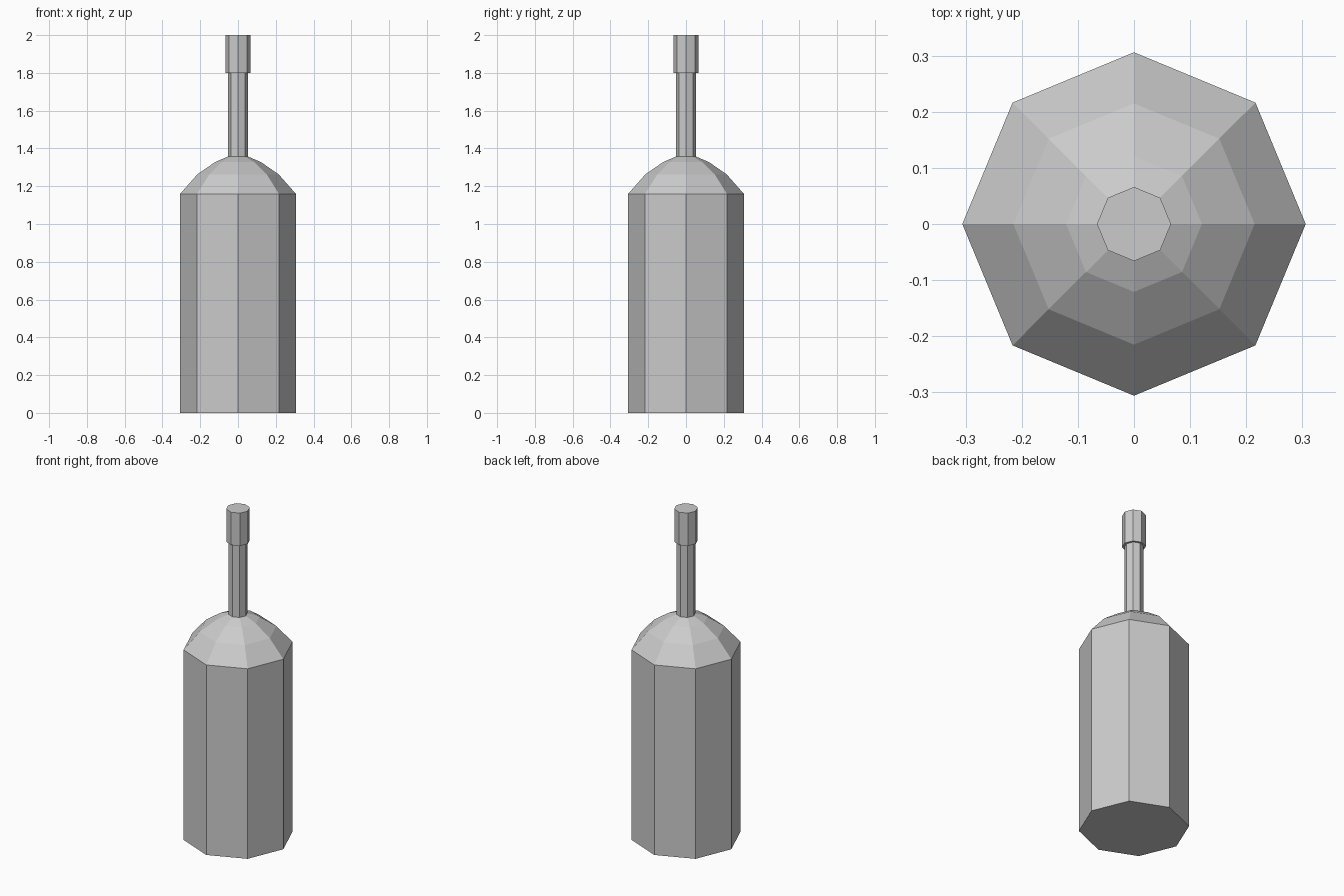
import bpy
import bmesh
from math import cos, sin, tau

cube = bpy.data.objects.get("Cube")
if cube:
    bpy.data.objects.remove(cube, do_unlink=True)

SIDES = 8

grey = bpy.data.materials.new("plain grey")
grey.use_nodes = True
colour = (0.6, 0.6, 0.6, 1)
grey.diffuse_color = colour
grey.node_tree.nodes["Principled BSDF"].inputs["Base Color"].default_value = colour


def turned_part(name, profile):
    """Spin a (radius, height) profile into a closed, flat-faced solid."""
    bm = bmesh.new()
    rings = [[bm.verts.new((r * cos(tau * i / SIDES), r * sin(tau * i / SIDES), z))
              for i in range(SIDES)] for r, z in profile]
    for low, high in zip(rings, rings[1:]):
        for i in range(SIDES):
            j = (i + 1) % SIDES
            bm.faces.new((low[i], low[j], high[j], high[i]))
    bm.faces.new(rings[0][::-1])
    bm.faces.new(rings[-1])
    mesh = bpy.data.meshes.new(name)
    bm.to_mesh(mesh)
    bm.free()
    mesh.materials.append(grey)
    obj = bpy.data.objects.new(name, mesh)
    bpy.context.collection.objects.link(obj)
    return obj


# Straight body with a domed shoulder
turned_part("bottle_body", [(0.306, 0), (0.306, 1.16), (0.215, 1.263),
                            (0.121, 1.328), (0.053, 1.357)])
# Slim neck, seated slightly into the shoulder
turned_part("bottle_neck", [(0.053, 1.35), (0.053, 1.81)])
# Wider cap
turned_part("bottle_cap", [(0.066, 1.8), (0.066, 2)])
